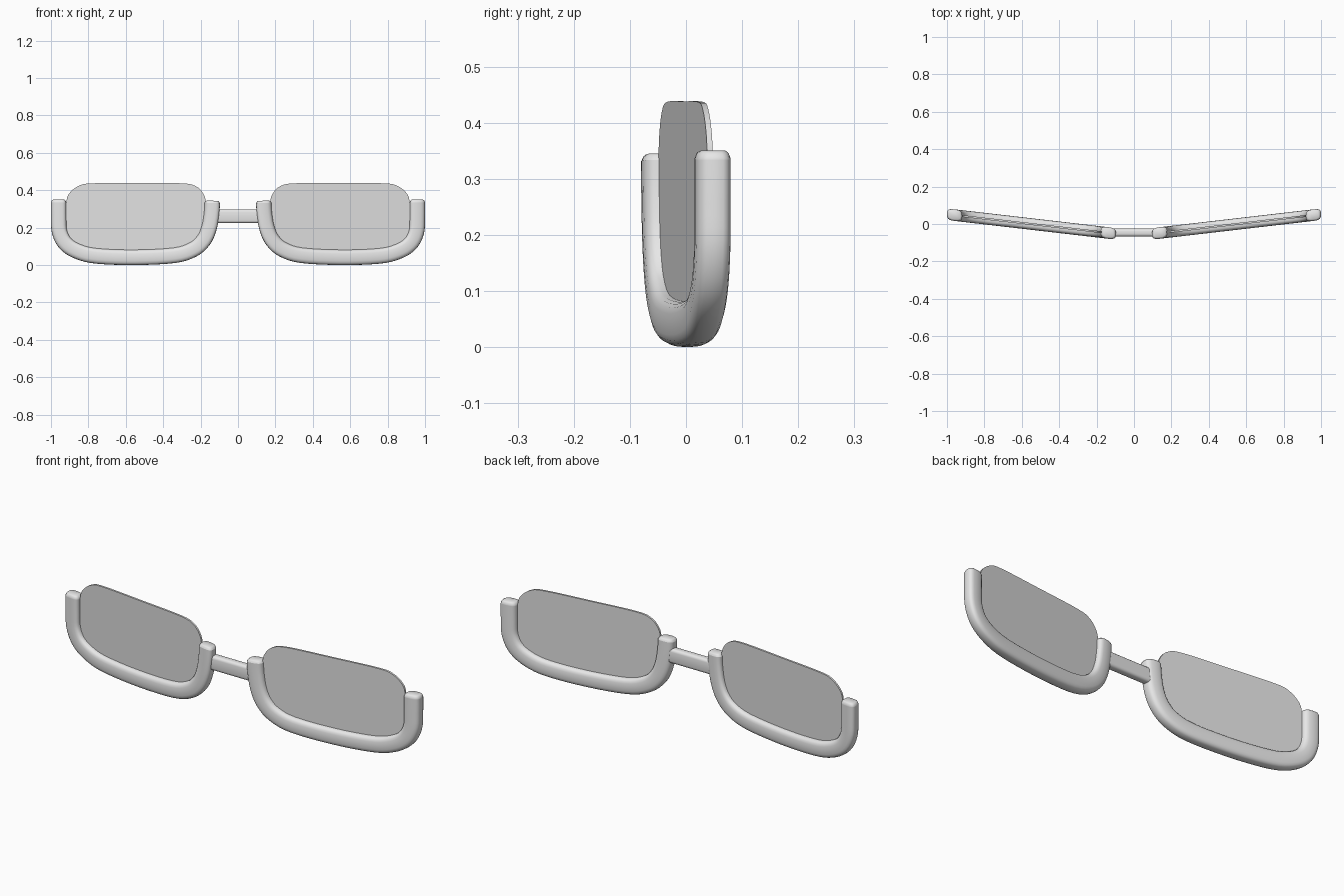
import bpy, bmesh, math
from mathutils import Vector
from mathutils.geometry import interpolate_bezier

if "Cube" in bpy.data.objects:
    bpy.data.objects.remove(bpy.data.objects["Cube"])


def material(name, r, g, b, a=1.0):
    m = bpy.data.materials.new(name)
    m.diffuse_color = (r, g, b, a)
    m.use_nodes = True
    m.node_tree.nodes["Principled BSDF"].inputs["Base Color"].default_value = m.diffuse_color
    return m


frame_grey = material("frame grey", 0.8, 0.8, 0.8)
lens_grey = material("lens grey", 0.75, 0.75, 0.75, 0.8)


def sweep_y(u):
    """Depth of the swept-back lens plane at distance u from the middle."""
    return -0.048 + 0.116 * (u - 0.137)


def smooth_path(pts, steps, closed=False):
    """Catmull-Rom curve through 2D points."""
    p = [Vector((a, b, 0)) for a, b in pts]
    n = len(p)
    out = []
    for i in range(n if closed else n - 1):
        a, b = p[i], p[(i + 1) % n]
        prev = p[i - 1] if closed or i > 0 else a
        nxt = p[(i + 2) % n] if closed or i < n - 2 else b
        out += interpolate_bezier(a, a + (b - prev) / 6, b - (nxt - a) / 6, b, steps + 1)[:-1]
    if not closed:
        out.append(p[-1])
    return out


def finish(name, bm, mat, mirror=True, angle=40):
    bmesh.ops.recalc_face_normals(bm, faces=bm.faces)
    mesh = bpy.data.meshes.new(name)
    bm.to_mesh(mesh)
    bm.free()
    mesh.materials.append(mat)
    ob = bpy.data.objects.new(name, mesh)
    bpy.context.collection.objects.link(ob)
    if mirror:
        mod = ob.modifiers.new("Mirror", 'MIRROR')
        mod.use_mirror_merge = False
    bpy.ops.object.select_all(action='DESELECT')
    ob.select_set(True)
    bpy.context.view_layer.objects.active = ob
    bpy.ops.object.shade_smooth_by_angle(angle=math.radians(angle))
    return ob


# Half rims: rounded section swept along a U-shaped path
rim = smooth_path([(.137, .348), (.141, .28), (.155, .20), (.185, .135), (.24, .087),
                   (.34, .056), (.55, .045), (.75, .052), (.85, .074), (.92, .116),
                   (.954, .18), (.959, .26), (.959, .354)], 4)
SIDES = 20


def section(k):
    """Superellipse point: in-plane and depth offsets."""
    t = 2 * math.pi * k / SIDES
    c, s = math.cos(t), math.sin(t)
    return (.041 * math.copysign(abs(c) ** .65, c),
            .031 * math.copysign(abs(s) ** .65, s))


bm = bmesh.new()
stations = []
last = len(rim) - 1
for i, p in enumerate(rim):
    tan = (rim[min(i + 1, last)] - rim[max(i - 1, 0)]).normalized()
    if i in (0, last):
        # soft shoulders at the open ends
        d = tan if i == 0 else -tan
        ends = [(p, tan, .72), (p + d * .004, tan, .88), (p + d * .014, tan, 1)]
        stations += ends if i == 0 else ends[::-1]
    else:
        stations.append((p, tan, 1))
rings = []
for p, tan, scale in stations:
    normal = Vector((tan.y, -tan.x, 0))
    ring = []
    for k in range(SIDES):
        a, b = section(k)
        q = p + normal * a * scale
        ring.append(bm.verts.new((q.x, sweep_y(q.x) + b * scale, q.y)))
    rings.append(ring)
for r0, r1 in zip(rings, rings[1:]):
    for k in range(SIDES):
        j = (k + 1) % SIDES
        bm.faces.new((r0[k], r0[j], r1[j], r1[k]))
bm.faces.new(rings[0])
bm.faces.new(rings[-1])
finish("half_rims", bm, frame_grey)

# Lenses: thin rounded plates whose lower edge sits inside the rims
outline = smooth_path([(.172, .33), (.185, .385), (.225, .425), (.30, .441), (.54, .442),
                       (.78, .441), (.85, .428), (.90, .39), (.918, .34), (.925, .20),
                       (.895, .12), (.83, .08), (.55, .065), (.30, .08), (.215, .12),
                       (.178, .20)], 4, closed=True)
bm = bmesh.new()
front, back = ([bm.verts.new((p.x, sweep_y(p.x) + d, p.y)) for p in outline]
               for d in (-.005, .005))
bm.faces.new(front)
bm.faces.new(back[::-1])
for k in range(len(outline)):
    j = (k + 1) % len(outline)
    bm.faces.new((front[k], front[j], back[j], back[k]))
finish("lenses", bm, lens_grey)

# Bridge: soft-edged bar joining the two rims
bm = bmesh.new()
bmesh.ops.create_cube(bm, size=1)
for v in bm.verts:
    v.co = Vector((v.co.x * .26, v.co.y * .042 - .046, v.co.z * .074 + .265))
long_edges = [e for e in bm.edges if abs(e.verts[0].co.x - e.verts[1].co.x) > .1]
bmesh.ops.bevel(bm, geom=long_edges, offset=.014, segments=3, profile=.5, affect='EDGES')
finish("bridge", bm, frame_grey, mirror=False)

# Rest the lowest point on the ground
bpy.context.view_layer.update()
rims = bpy.data.objects["half_rims"]
low = min(v.co.z for v in rims.data.vertices)
for ob in bpy.context.collection.objects:
    ob.location.z -= low
